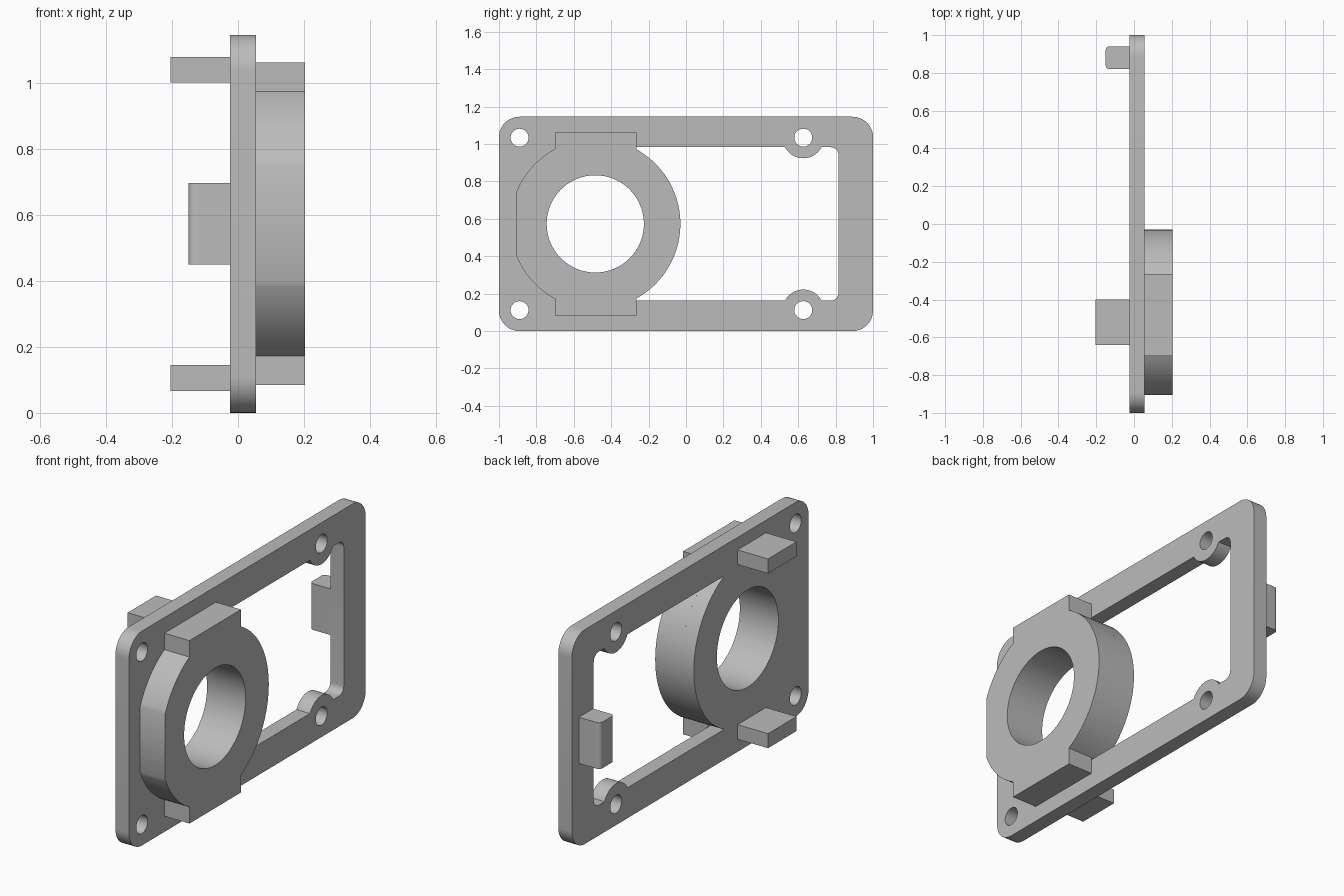
import bpy, bmesh
from math import sin, cos, asin, acos, degrees, radians, sqrt
from mathutils import Matrix

if "Cube" in bpy.data.objects:
    bpy.data.objects.remove(bpy.data.objects["Cube"])

grey = bpy.data.materials.new("plain grey")
grey.use_nodes = True
grey.diffuse_color = (0.5, 0.5, 0.5, 1)
grey.node_tree.nodes["Principled BSDF"].inputs["Base Color"].default_value = (0.5, 0.5, 0.5, 1)

MID = 0.573                      # height of the mirror line
BACK, FACE, FRONT = -0.025, 0.055, 0.203
RING_Y, RING_R = -0.485, 0.455


def arc(y, z, r, a0, a1, n):
    """Points on an arc, in degrees, z measured from the mirror line."""
    steps = [radians(a0 + (a1 - a0) * i / n) for i in range(n + 1)]
    return [(y + r * cos(a), z + r * sin(a)) for a in steps]


def circle(y, z, r, n=48):
    return arc(y, z, r, 0, 360, n)[:-1]


def mirrored(upper):
    """Close an upper half outline with its reflection."""
    return upper + [(y, -z) for y, z in reversed(upper)]


def finish(obj):
    obj.data.materials.clear()
    obj.data.materials.append(grey)
    bpy.ops.object.select_all(action='DESELECT')
    obj.select_set(True)
    bpy.context.view_layer.objects.active = obj
    bpy.ops.object.shade_smooth_by_angle(angle=radians(30))


def slab(name, loops, x0, x1):
    """Extrude an outline with holes along x."""
    curve = bpy.data.curves.new(name + "_outline", 'CURVE')
    curve.dimensions = '2D'
    curve.fill_mode = 'BOTH'
    curve.extrude = (x1 - x0) / 2
    for pts in loops:
        spline = curve.splines.new('POLY')
        spline.points.add(len(pts) - 1)
        for p, (y, z) in zip(spline.points, pts):
            p.co = (y, z, 0, 1)
        spline.use_cyclic_u = True
    temp = bpy.data.objects.new(name + "_outline", curve)
    bpy.context.collection.objects.link(temp)
    graph = bpy.context.evaluated_depsgraph_get()
    mesh = bpy.data.meshes.new_from_object(temp.evaluated_get(graph))
    bpy.data.objects.remove(temp)
    mesh.transform(Matrix(((0, 0, 1, (x0 + x1) / 2), (1, 0, 0, 0),
                           (0, 1, 0, MID), (0, 0, 0, 1))))
    bm = bmesh.new()
    bm.from_mesh(mesh)
    bmesh.ops.remove_doubles(bm, verts=bm.verts, dist=0.0001)
    bmesh.ops.recalc_face_normals(bm, faces=bm.faces)
    bm.to_mesh(mesh)
    bm.free()
    obj = bpy.data.objects.new(name, mesh)
    bpy.context.collection.objects.link(obj)
    finish(obj)


def tab(name, x0, y0, y1, z, height, rounding=0):
    """Block standing on the back of the plate."""
    bm = bmesh.new()
    bmesh.ops.create_cube(bm, size=1)
    bmesh.ops.scale(bm, vec=(BACK - x0, y1 - y0, height), verts=bm.verts)
    bmesh.ops.translate(bm, vec=((BACK + x0) / 2, (y0 + y1) / 2, MID + z), verts=bm.verts)
    if rounding:
        outer = [e for e in bm.edges if all(v.co.x < x0 + 0.001 for v in e.verts)
                 and abs(e.verts[0].co.z - e.verts[1].co.z) > 0.01]
        bmesh.ops.bevel(bm, geom=outer, offset=rounding, segments=6,
                        profile=0.5, affect='EDGES')
    mesh = bpy.data.meshes.new(name)
    bm.to_mesh(mesh)
    bm.free()
    obj = bpy.data.objects.new(name, mesh)
    bpy.context.collection.objects.link(obj)
    finish(obj)


# Plate outline with rounded corners
R = 0.11
plate = mirrored(arc(1 - R, MID - R, R, 0, 90, 12) + arc(R - 1, MID - R, R, 90, 180, 12))

# Window: rounded end, two screw bosses, and the ring as its other end
WIN, END, FILLET = 0.41, 0.815, 0.04
BOSS_Y, HOLE_Z, BOSS_R = 0.627, 0.461, 0.11
dip = degrees(asin((HOLE_Z - WIN) / BOSS_R))
meet = degrees(asin(WIN / RING_R))
window = mirrored(
    arc(END - FILLET, WIN - FILLET, FILLET, 0, 90, 8)
    + arc(BOSS_Y, HOLE_Z, BOSS_R, -dip, dip - 180, 24)
    + arc(RING_Y, 0, RING_R, meet, 1, 24))

screw_holes = [circle(y, s * HOLE_Z, 0.048, 32) for y in (-0.89, BOSS_Y) for s in (1, -1)]
bore = circle(RING_Y, 0, 0.26, 64)
slab("mounting_plate", [plate, window, bore] + screw_holes, BACK, FACE)

# Raised ring with a square ear above and below and a flat at the outer end
EAR0, EAR1, EAR_Z, FLAT = -0.70, -0.265, 0.489, -0.905
angle = {y: degrees(acos((y - RING_Y) / RING_R)) for y in (EAR0, EAR1, FLAT)}
ring = mirrored(
    arc(RING_Y, 0, RING_R, 1, angle[EAR1], 24)
    + [(EAR1, EAR_Z), (EAR0, EAR_Z)]
    + arc(RING_Y, 0, RING_R, angle[EAR0], angle[FLAT], 16))
slab("raised_ring", [ring, bore], FACE, FRONT)

# Locating tabs on the back
tab("upper_tab", -0.205, -0.64, -0.40, 0.467, 0.078)
tab("lower_tab", -0.205, -0.64, -0.40, -0.467, 0.078)
tab("end_tab", -0.15, 0.82, 0.94, 0, 0.247, 0.02)
